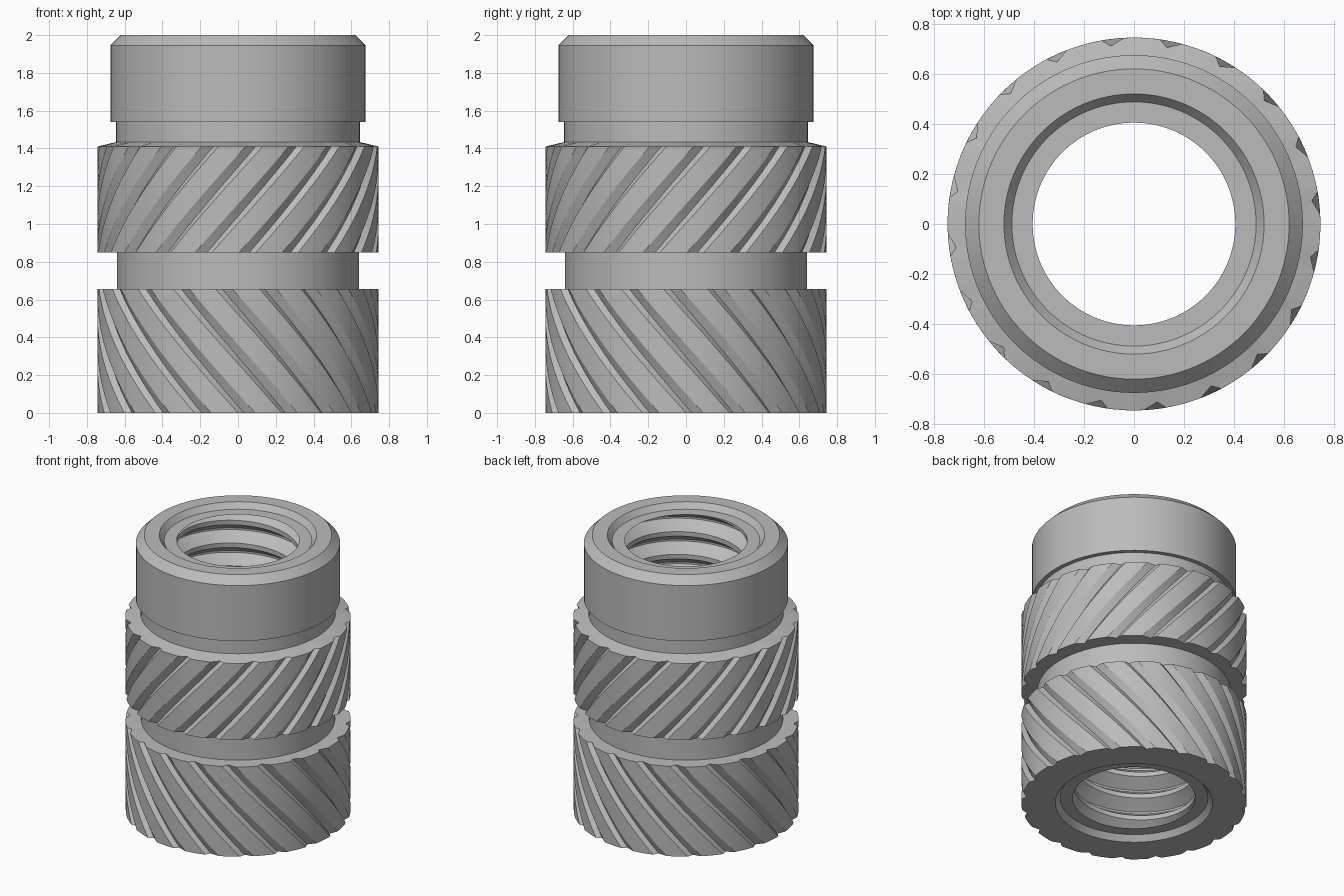
import bpy, bmesh
from math import sin, cos, radians, tau

cube = bpy.data.objects.get("Cube")
if cube:
    bpy.data.objects.remove(cube)

metal = bpy.data.materials.new("plain grey metal")
metal.use_nodes = True
grey = (0.5, 0.5, 0.5, 1)
metal.diffuse_color = grey
metal.node_tree.nodes["Principled BSDF"].inputs["Base Color"].default_value = grey

R, NECK, BORE = 0.745, 0.64, 0.52      # knurl, neck and bore mouth radii
GROOVES = 20
STEP = 360 / GROOVES
TWIST = 69                             # degrees of groove twist per unit height


def polar(r, deg, z):
    a = radians(deg)
    return (r * cos(a), r * sin(a), z)


def skin(name, rings, closed=True):
    """Bridge successive rings of points into one smooth-shaded surface."""
    bm = bmesh.new()
    rows = [[bm.verts.new(p) for p in ring] for ring in rings]
    n = len(rows[0])
    for lo, hi in zip(rows, rows[1:]):
        for i in range(n if closed else n - 1):
            j = (i + 1) % n
            bm.faces.new((lo[i], lo[j], hi[j], hi[i]))
    bmesh.ops.remove_doubles(bm, verts=bm.verts, dist=1e-5)
    mesh = bpy.data.meshes.new(name)
    bm.to_mesh(mesh)
    bm.free()
    mesh.materials.append(metal)
    obj = bpy.data.objects.new(name, mesh)
    bpy.context.collection.objects.link(obj)
    bpy.ops.object.select_all(action='DESELECT')
    obj.select_set(True)
    bpy.context.view_layer.objects.active = obj
    bpy.ops.object.shade_smooth_by_angle(angle=radians(15))
    return obj


def lathe(name, profile, segments=120):
    return skin(name, [[polar(r, 360 * i / segments, z) for i in range(segments)]
                       for r, z in profile])


def knurl(name, z0, z1, hand, start, inner0, inner1, rise=0.0, levels=12):
    """Grooved band with flat or conical ends; hand sets the groove direction."""
    tooth = [(0, R), (2.5, R - 0.028), (7, R), (9.75, R), (12.5, R), (15.25, R)]
    if hand > 0:
        tooth = [(-a, r) for a, r in reversed(tooth)]
    outline = [(start + k * STEP + a, r) for k in range(GROOVES) for a, r in tooth]
    if hand > 0:
        outline = [(a + STEP, r) for a, r in outline]
    spin = hand * TWIST * (z1 - z0)
    rings = [[polar(inner0, a, z0) for a, r in outline]]
    for k in range(levels + 1):
        t = k / levels
        rings.append([polar(r, a + spin * t, z0 + (z1 - z0) * t) for a, r in outline])
    rings.append([polar(inner1, a + spin, z1 + rise) for a, r in outline])
    return skin(name, rings)


# Knurled bands with opposite twist
knurl("lower_knurl", 0, 0.655, -1, -90 + 36 + 9 - 9, BORE, NECK)
knurl("upper_knurl", 0.85, 1.41, 1, -80 - TWIST * 0.56, NECK, NECK, rise=0.025)

# Plain neck between the bands
lathe("waist", [(NECK, 0.655), (NECK, 0.85)])

# Pilot collar with chamfered rim
lathe("collar", [(0.645, 1.43), (0.645, 1.54), (0.675, 1.54), (0.675, 1.945),
                 (0.62, 2.0), (BORE, 2.0)])

# Countersinks at both mouths of the bore
ROOT, CREST, SINK = 0.488, 0.405, 0.04
lathe("top_countersink", [(BORE, 2.0), (ROOT, 2 - SINK)])
lathe("bottom_countersink", [(ROOT, SINK), (BORE, 0)])

# Internal screw thread: a tooth profile swept along a helix, clipped at the mouths
PITCH, SEG = 0.166, 120
form = [(0, CREST), (0.2, CREST), (0.56, ROOT), (0.64, ROOT)]
path = [((k + f) * PITCH, r) for k in range(-2, 14) for f, r in form]
thread = []
for z, r in reversed(path):
    row = []
    for i in range(SEG + 1):
        h = z + PITCH * i / SEG
        row.append(polar(r, 360 * i / SEG, min(max(h, SINK), 2 - SINK)))
    thread.append(row)
skin("bore_thread", thread, closed=False)
